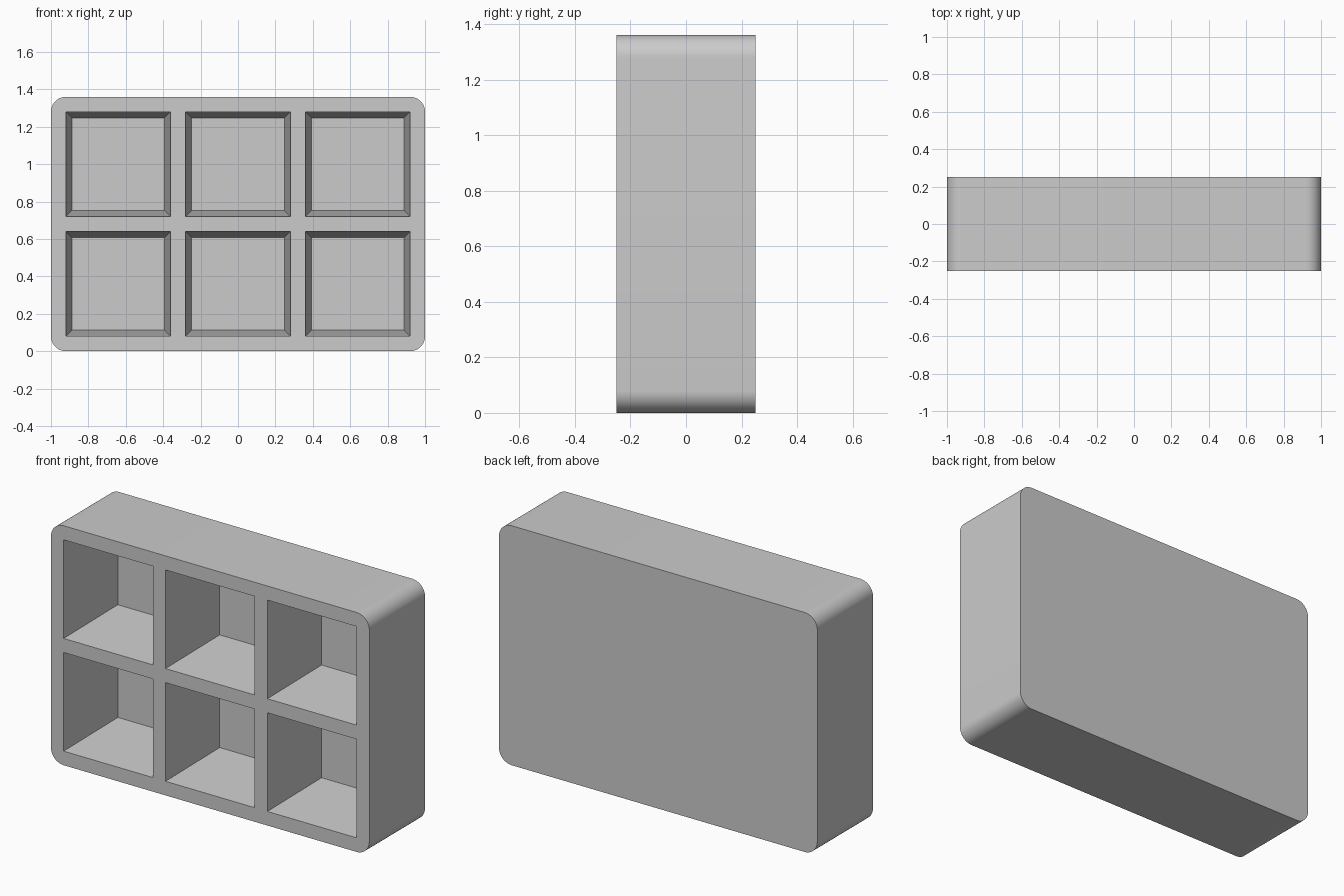
import bpy, bmesh, math

if "Cube" in bpy.data.objects:
    bpy.data.objects.remove(bpy.data.objects["Cube"])

W, D, H = 2.0, 0.5, 1.36      # overall size
R, SEG = 0.08, 12             # corner radius and steps
CELL, WALL = 0.56, 0.08       # compartment opening and wall
DEPTH, TAPER = 0.44, 0.032    # compartment depth and inward draft


def make_object(name, bm):
    bmesh.ops.recalc_face_normals(bm, faces=bm.faces)
    mesh = bpy.data.meshes.new(name)
    bm.to_mesh(mesh)
    bm.free()
    obj = bpy.data.objects.new(name, mesh)
    bpy.context.collection.objects.link(obj)
    return obj


def loft(bm, front, y0, back, y1):
    """Closed solid between two x-z outlines at depths y0 and y1."""
    a = [bm.verts.new((x, y0, z)) for x, z in front]
    b = [bm.verts.new((x, y1, z)) for x, z in back]
    bm.faces.new(a)
    bm.faces.new(b[::-1])
    for i in range(len(a)):
        j = (i + 1) % len(a)
        bm.faces.new((a[i], b[i], b[j], a[j]))


def square(cx, cz, h):
    return [(cx - h, cz - h), (cx + h, cz - h), (cx + h, cz + h), (cx - h, cz + h)]


# Outer body: rounded rectangle extruded along y
outline = []
corners = [(W/2 - R, R), (W/2 - R, H - R), (-W/2 + R, H - R), (-W/2 + R, R)]
for k, (cx, cz) in enumerate(corners):
    for i in range(SEG + 1):
        t = math.radians(-90 + 90 * k + 90 * i / SEG)
        outline.append((cx + R * math.cos(t), cz + R * math.sin(t)))
bm = bmesh.new()
loft(bm, outline, -D/2, outline, D/2)
body = make_object("compartment_tray", bm)

# Cutters: 3 x 2 tapered pockets, extended slightly past the front
bm = bmesh.new()
extra = 0.05
slope = TAPER / DEPTH
pitch = CELL + WALL
for col in (-1, 0, 1):
    for row in (0, 1):
        cx, cz = col * pitch, WALL + CELL/2 + row * pitch
        loft(bm, square(cx, cz, CELL/2 + slope * extra), -D/2 - extra,
             square(cx, cz, CELL/2 - TAPER), -D/2 + DEPTH)
cutter = make_object("pocket_cutter", bm)
cutter.hide_render = True

# Cut the pockets and discard the helper
mod = body.modifiers.new("pockets", 'BOOLEAN')
mod.operation = 'DIFFERENCE'
mod.solver = 'EXACT'
mod.object = cutter
bpy.context.view_layer.objects.active = body
body.select_set(True)
cutter.select_set(False)
bpy.ops.object.modifier_apply(modifier=mod.name)
bpy.data.objects.remove(cutter)
bpy.ops.object.shade_smooth_by_angle(angle=math.radians(30))
